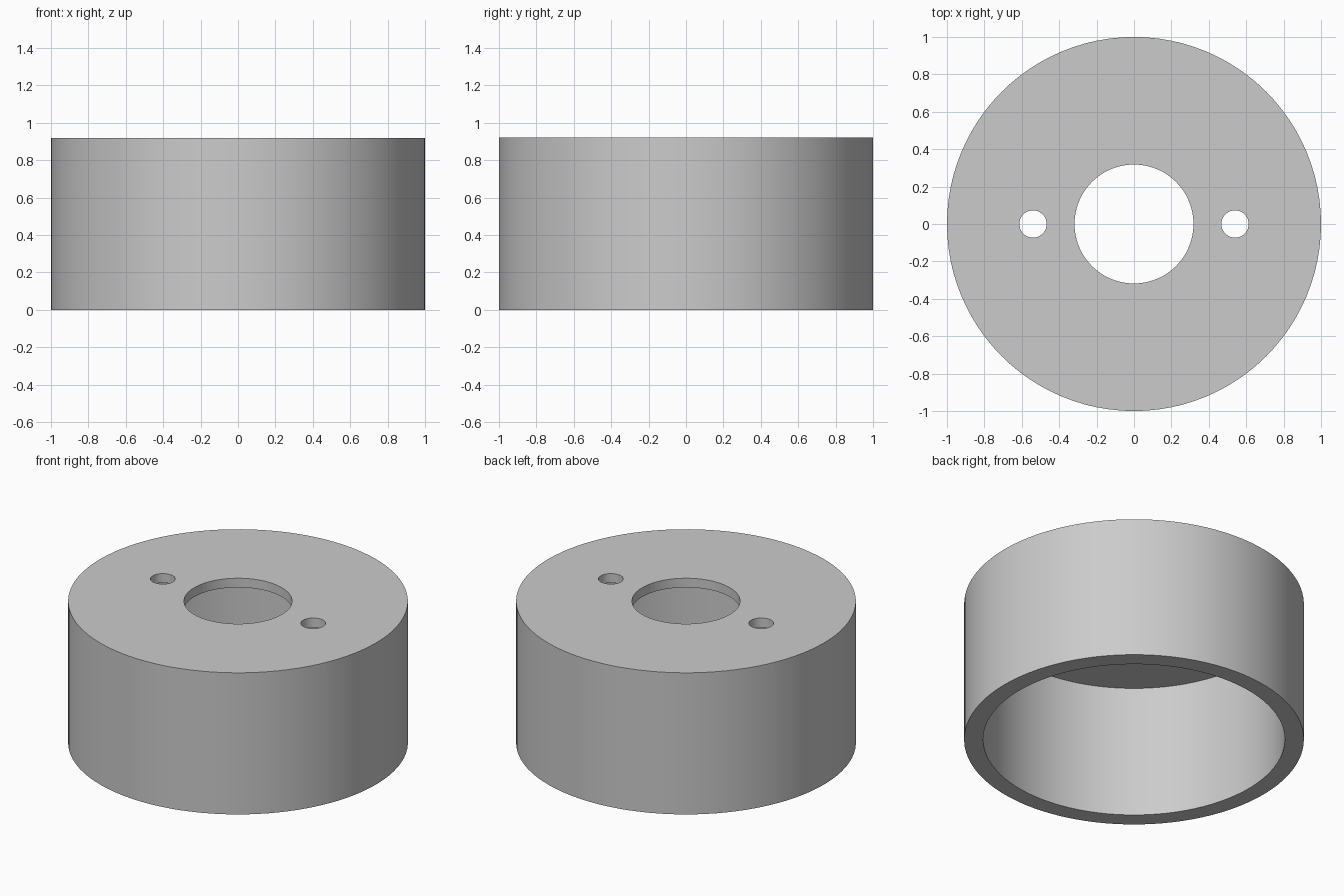
import bpy
import math

cube = bpy.data.objects.get("Cube")
if cube:
    bpy.data.objects.remove(cube, do_unlink=True)

HEIGHT = 0.92
CEILING = 0.86
OUTER_RADIUS = 1.0
INNER_RADIUS = 0.888
BORE_RADIUS = 0.318
PIN_RADIUS = 0.073
PIN_OFFSET = 0.54

grey = bpy.data.materials.new("plain grey")
grey.use_nodes = True
colour = (0.6, 0.6, 0.6, 1)
grey.diffuse_color = colour
grey.node_tree.nodes["Principled BSDF"].inputs["Base Color"].default_value = colour


def cylinder(name, radius, bottom, top, x=0, sides=96):
    bpy.ops.mesh.primitive_cylinder_add(
        vertices=sides, radius=radius, depth=top - bottom,
        location=(x, 0, (bottom + top) / 2))
    obj = bpy.context.object
    obj.name = name
    obj.data.materials.append(grey)
    return obj


# Solid body of the cap
cap = cylinder("round_cap", OUTER_RADIUS, 0, HEIGHT)

# Cavity open at the bottom, central bore and two pin holes through the top
cutters = [
    cylinder("cavity_cutter", INNER_RADIUS, -0.2, CEILING),
    cylinder("bore_cutter", BORE_RADIUS, 0.5, HEIGHT + 0.2),
]
for side, x in (("left", PIN_OFFSET), ("right", -PIN_OFFSET)):
    cutters.append(cylinder(side + "_pin_hole_cutter", PIN_RADIUS, 0.5,
                            HEIGHT + 0.2, x, 48))

bpy.ops.object.select_all(action="DESELECT")
cap.select_set(True)
bpy.context.view_layer.objects.active = cap
for cutter in cutters:
    cut = cap.modifiers.new(cutter.name, "BOOLEAN")
    cut.operation = "DIFFERENCE"
    cut.solver = "EXACT"
    cut.object = cutter
    bpy.ops.object.modifier_apply(modifier=cut.name)

# The cuts are applied, so the cutters are no longer needed
for cutter in cutters:
    bpy.data.objects.remove(cutter, do_unlink=True)

# Smooth round walls with crisp rims
bpy.ops.object.shade_smooth_by_angle(angle=math.radians(30))
